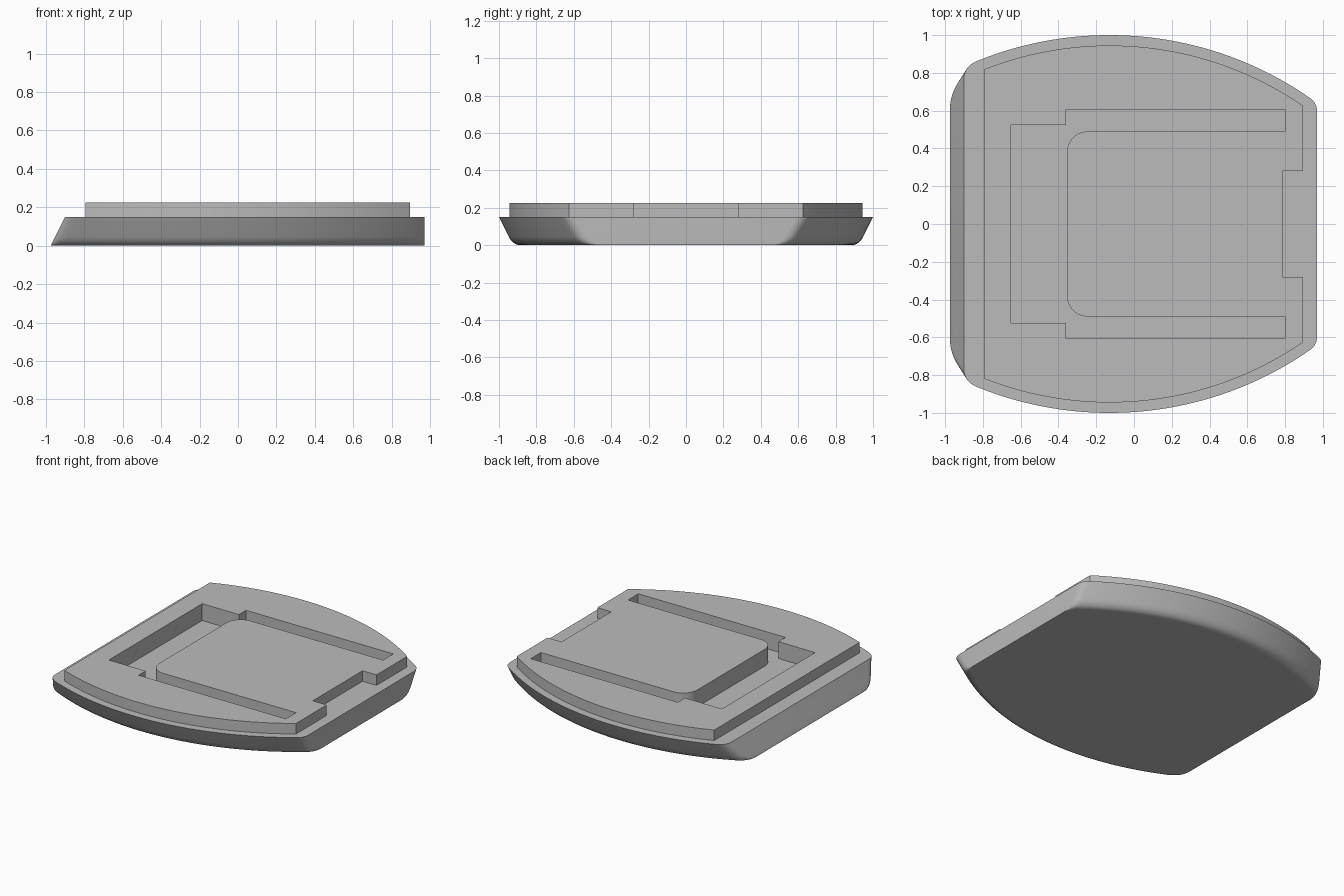
import bpy, bmesh, math

cube = bpy.data.objects.get("Cube")
if cube:
    bpy.data.objects.remove(cube, do_unlink=True)

mat = bpy.data.materials.new("plain_grey")
mat.use_nodes = True
GREY = (0.5, 0.5, 0.5, 1)
mat.diffuse_color = GREY
mat.node_tree.nodes["Principled BSDF"].inputs["Base Color"].default_value = GREY

CX, RADIUS = -0.13, 1.86      # centre line and radius of the bowed sides


def bow(x, peak, radius):
    """Half width of the bowed outline at x."""
    return peak - radius + math.sqrt(radius ** 2 - (x - CX) ** 2)


def bezier(a, b, c, n):
    """Points of a quadratic curve from a to c with control point b."""
    out = []
    for i in range(n + 1):
        t = i / n
        out.append(tuple((1 - t) ** 2 * p + 2 * t * (1 - t) * q + t * t * r
                         for p, q, r in zip(a, b, c)))
    return out


def outline(xl, xr, peak, radius, left_round=0.0, right_round=0.0, n=48):
    """Half outline (y > 0) from the left end to the right end."""
    yl, yr = bow(xl, peak, radius), bow(xr, peak, radius)
    a, b = xl + left_round, xr - right_round * 0.7
    pts = [(a + (b - a) * i / n, 0) for i in range(n + 1)]
    pts = [(x, bow(x, peak, radius)) for x, _ in pts]
    if left_round:
        pts = bezier((xl, yl - left_round), (xl, yl), pts[0], 8)[:-1] + pts
    if right_round:
        pts += bezier(pts[-1], (xr, yr), (xr, yr - right_round), 6)[1:]
    return pts


def mirrored(half):
    """Close a half outline across the x axis."""
    return half + [(x, -y) for x, y in reversed(half)]


def loft(name, layers):
    """Closed solid through (z, outline) layers, bottom to top."""
    bm = bmesh.new()
    rings = [[bm.verts.new((x, y, z)) for x, y in pts] for z, pts in layers]
    for lo, hi in zip(rings, rings[1:]):
        for i in range(len(lo)):
            j = (i + 1) % len(lo)
            bm.faces.new((lo[i], lo[j], hi[j], hi[i]))
    bm.faces.new(rings[0])
    bm.faces.new(rings[-1])
    bmesh.ops.recalc_face_normals(bm, faces=bm.faces)
    mesh = bpy.data.meshes.new(name)
    bm.to_mesh(mesh)
    bm.free()
    mesh.materials.append(mat)
    obj = bpy.data.objects.new(name, mesh)
    bpy.context.collection.objects.link(obj)
    return obj


# Base: bowed sides leaning out, rounded lower edge, slanted left end
BASE_TOP, PLATE_TOP = 0.15, 0.225
profile = bezier((0, 0.115), (0, 0.075), (0.05, 0.05), 8) + [(BASE_TOP, 0)]
base = loft("base", [
    (z, mirrored(outline(-0.9 - 0.5 * (BASE_TOP - z), 0.97, 1 - inset,
                         RADIUS - inset, 0.065, 0.05)))
    for z, inset in profile])

# Raised plate with a notch in its right end
plate_half = outline(-0.795, 0.895, 0.945, RADIUS - 0.055)
plate_half += [(0.895, 0.28), (0.785, 0.28)]
plate_pts = mirrored(plate_half)
plate = loft("raised_plate", [(0.12, plate_pts), (PLATE_TOP, plate_pts)])

# U-shaped pocket around a round-cornered island
island_corner = bezier((-0.355, 0.38), (-0.355, 0.49), (-0.245, 0.49), 2)
island_corner = [(-0.245 - 0.11 * math.cos(a), 0.38 + 0.11 * math.sin(a))
                 for a in [math.pi / 2 * i / 10 for i in range(11)]]
pocket_half = [(-0.65, 0.525), (-0.36, 0.525), (-0.36, 0.605), (0.80, 0.605),
               (0.80, 0.49)] + island_corner[::-1]
pocket_pts = mirrored(pocket_half)
pocket = loft("pocket_cutter", [(0.105, pocket_pts), (0.3, pocket_pts)])

# Combine into one solid
bpy.context.view_layer.objects.active = base
for tool, mode in ((plate, 'UNION'), (pocket, 'DIFFERENCE')):
    mod = base.modifiers.new(mode.title(), 'BOOLEAN')
    mod.operation, mod.object, mod.solver = mode, tool, 'EXACT'
    bpy.ops.object.modifier_apply(modifier=mod.name)
    bpy.data.objects.remove(tool, do_unlink=True)

# Smooth curved walls, flat horizontal faces
bpy.ops.object.select_all(action='DESELECT')
base.select_set(True)
bpy.ops.object.shade_smooth_by_angle(angle=math.radians(25))
for poly in base.data.polygons:
    if abs(poly.normal.z) > 0.999:
        poly.use_smooth = False
base.name = "base_with_raised_plate"
